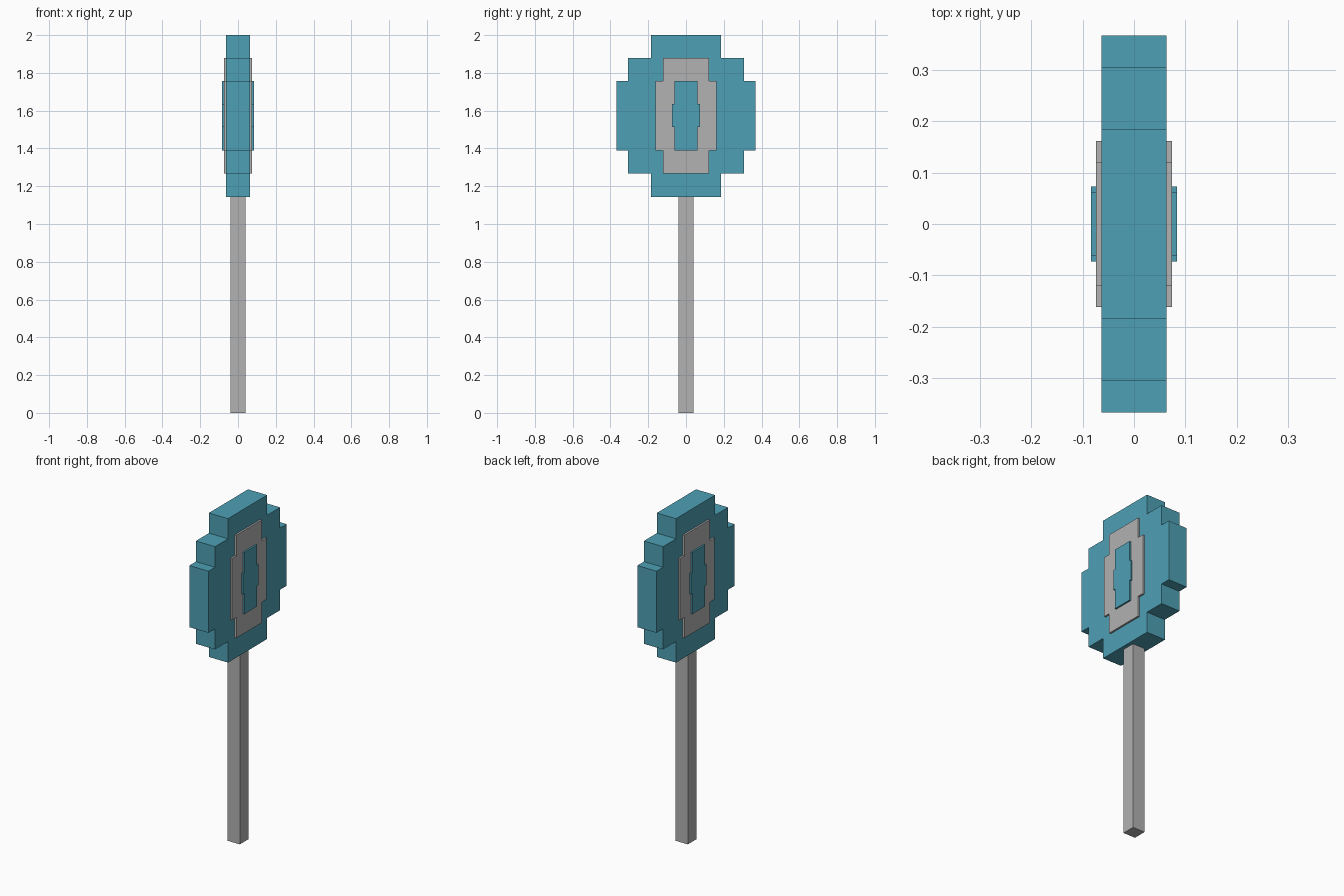
import bpy
import bmesh

if "Cube" in bpy.data.objects:
    bpy.data.objects.remove(bpy.data.objects["Cube"])


def material(name, rgb):
    m = bpy.data.materials.new(name)
    m.diffuse_color = (*rgb, 1)
    m.use_nodes = True
    m.node_tree.nodes["Principled BSDF"].inputs["Base Color"].default_value = m.diffuse_color
    return m


teal = material("teal", (0.076, 0.352, 0.462))
grey = material("grey", (0.445, 0.445, 0.445))


def stepped_slab(name, half_x, rows, mat):
    """Extrude a stepped outline along x; rows are (half width in y, z bottom, z top)."""
    right = [(w, z) for w, z0, z1 in rows for z in (z0, z1)]
    outline = right + [(-y, z) for y, z in reversed(right)]
    bm = bmesh.new()
    face = bm.faces.new([bm.verts.new((-half_x, y, z)) for y, z in outline])
    ext = bmesh.ops.extrude_face_region(bm, geom=[face])
    moved = [v for v in ext["geom"] if isinstance(v, bmesh.types.BMVert)]
    bmesh.ops.translate(bm, verts=moved, vec=(2 * half_x, 0, 0))
    bmesh.ops.recalc_face_normals(bm, faces=bm.faces)
    mesh = bpy.data.meshes.new(name)
    bm.to_mesh(mesh)
    bm.free()
    mesh.materials.append(mat)
    obj = bpy.data.objects.new(name, mesh)
    bpy.context.collection.objects.link(obj)
    return obj


# Square stick
stepped_slab("stick", 0.04, [(0.04, 0, 1.145)], grey)

# Blocky round head
stepped_slab("head", 0.063, [(0.184, 1.143, 1.268), (0.306, 1.268, 1.39),
                             (0.367, 1.39, 1.757), (0.306, 1.757, 1.88),
                             (0.184, 1.88, 2.0)], teal)

# Raised ring layer, showing on both sides of the head
stepped_slab("ring", 0.074, [(0.121, 1.268, 1.39), (0.162, 1.39, 1.757),
                             (0.121, 1.757, 1.88)], grey)

# Raised centre layer, showing on both sides of the ring
stepped_slab("centre", 0.084, [(0.061, 1.39, 1.513), (0.073, 1.513, 1.635),
                               (0.061, 1.635, 1.757)], teal)
